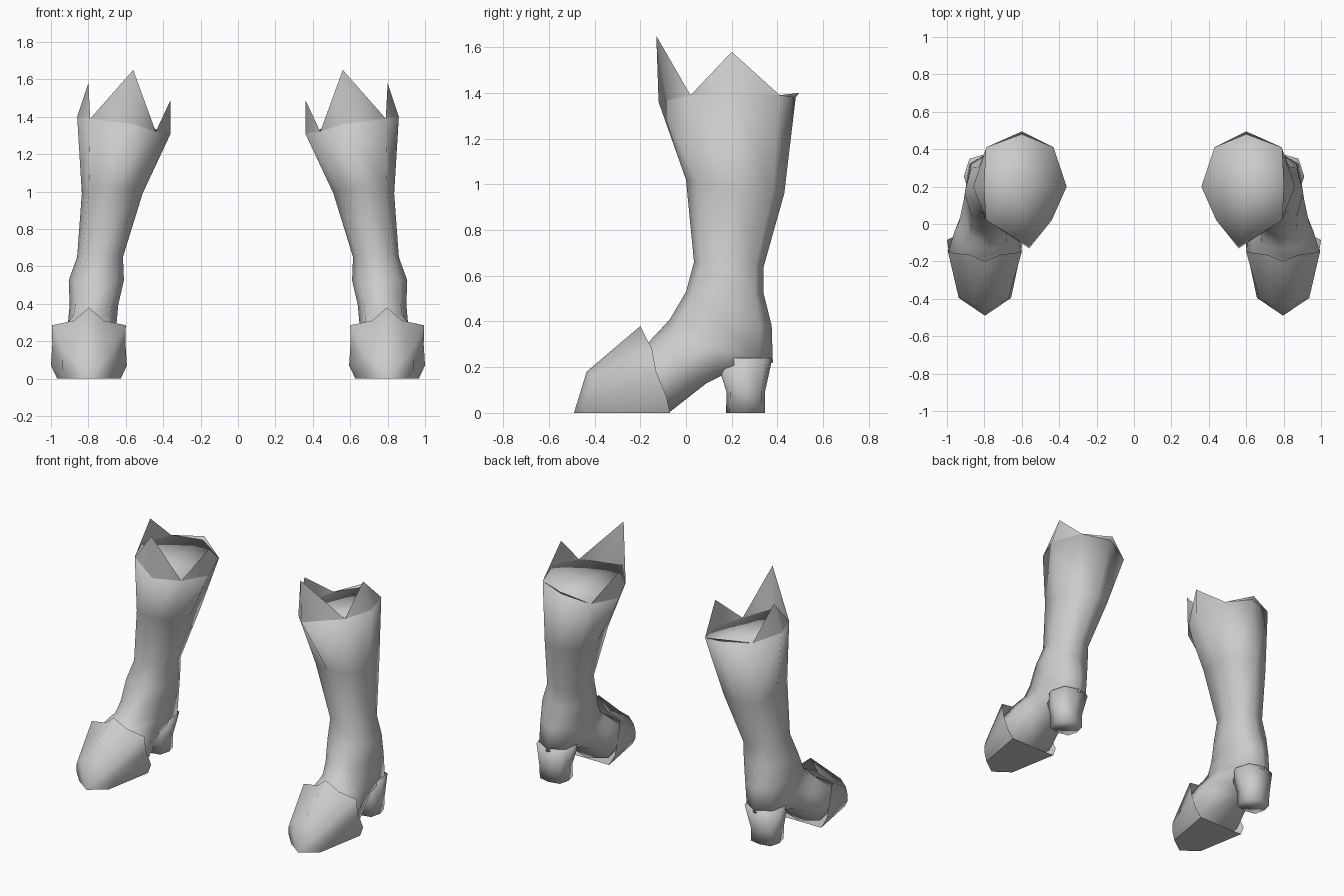
import bpy, bmesh, math

if "Cube" in bpy.data.objects:
    bpy.data.objects.remove(bpy.data.objects["Cube"])

grey = bpy.data.materials.new("grey_leather")
grey.diffuse_color = (0.6, 0.6, 0.6, 1)
grey.use_nodes = True
grey.node_tree.nodes["Principled BSDF"].inputs["Base Color"].default_value = grey.diffuse_color


def make(name, verts, faces, recalc=True):
    """Build one smooth part of the +x boot and mirror it across x = 0."""
    bm = bmesh.new()
    vs = [bm.verts.new(v) for v in verts]
    for f in faces:
        bm.faces.new([vs[i] for i in f])
    if recalc:
        bmesh.ops.recalc_face_normals(bm, faces=bm.faces)
    for f in bm.faces:
        f.smooth = True
    me = bpy.data.meshes.new(name)
    bm.to_mesh(me)
    bm.free()
    me.materials.append(grey)
    ob = bpy.data.objects.new(name, me)
    bpy.context.collection.objects.link(ob)
    mod = ob.modifiers.new("mirror", "MIRROR")
    mod.use_mirror_merge = False
    return ob


def ring(yf, zf, yb, zb, xi, xo, n=8, square=1.0):
    """Oval section between a front point and a back point, from xi to xo wide."""
    pts = []
    for k in range(n):
        a = 2 * math.pi * k / n
        c, s = math.cos(a), math.sin(a)
        if k % 2:
            c, s = c * square, s * square
        t = (1 - c) / 2
        pts.append(((xi + xo) / 2 + s * (xo - xi) / 2,
                    yf + (yb - yf) * t, zf + (zb - zf) * t))
    return pts


def bridge(count, n):
    return [(r * n + k, r * n + (k + 1) % n, (r + 1) * n + (k + 1) % n, (r + 1) * n + k)
            for r in range(count - 1) for k in range(n)]


# Top rim of the shaft: front, then round the outer side to the back and inner side
rim = [(0.56, -0.12, 1.36), (0.79, 0.02, 1.39), (0.86, 0.20, 1.40), (0.79, 0.41, 1.39),
       (0.60, 0.48, 1.38), (0.43, 0.41, 1.33), (0.36, 0.20, 1.31), (0.44, 0.02, 1.32)]

# Shaft, ankle and foot as one sweep that turns forward at the instep
sections = [
    (0.00, 1.02, 0.43, 0.96, 0.51, 0.835),
    (0.035, 0.66, 0.34, 0.64, 0.615, 0.86),
    (0.00, 0.53, 0.34, 0.52, 0.61, 0.905),
    (-0.07, 0.41, 0.375, 0.38, 0.64, 0.90),
    (-0.12, 0.355, 0.38, 0.22, 0.65, 0.91),
    (-0.145, 0.33, 0.17, 0.17, 0.645, 0.935),
    (-0.17, 0.30, 0.09, 0.13, 0.62, 0.96),
    (-0.21, 0.26, -0.07, 0.005, 0.60, 0.99),
    (-0.36, 0.17, -0.33, 0.005, 0.68, 0.92),
]
verts = list(rim)
for s in sections:
    verts += ring(*s, square=1.08)
rows = len(sections) + 1
faces = bridge(rows, 8)
verts.append((0.61, 0.19, 1.37))
top = len(verts) - 1
faces += [(k, (k + 1) % 8, top) for k in range(8)]
faces.append(tuple(range((rows - 1) * 8, rows * 8)))
make("boot_body", verts, faces)

# Pointed cuff standing on the rim
tips = [(0.56, -0.13, 1.65), (0.80, 0.20, 1.58), (0.60, 0.495, 1.40), (0.36, 0.20, 1.49)]
faces = []
for i in range(4):
    base, prev, nxt = 2 * i, (2 * i - 1) % 8, 2 * i + 1
    faces += [(prev, base, 8 + i), (base, nxt, 8 + i)]
make("cuff_points", rim + tips, faces, recalc=False)

# Heel block
verts = (ring(0.13, 0.24, 0.378, 0.24, 0.655, 0.91, square=1.08)
         + ring(0.178, 0.09, 0.345, 0.09, 0.70, 0.89, square=1.15)
         + ring(0.175, 0.0, 0.345, 0.0, 0.70, 0.885, square=1.15))
make("heel", verts, bridge(3, 8) + [tuple(range(8)), tuple(range(16, 24))])

# Toe cap: open pointed rim, toe section and nose, over a flat sole
half_rim = [(0.08, -0.165, 0.31), (0.197, -0.15, 0.285), (0.196, -0.13, 0.18),
            (0.203, -0.085, 0.07), (0.17, -0.07, 0.0)]
half_toe = [(0.07, -0.425, 0.17), (0.125, -0.40, 0.14), (0.14, -0.395, 0.10),
            (0.14, -0.395, 0.05), (0.11, -0.41, 0.0)]


def arch(half, peak, cx=0.797):
    return ([(cx - x, y, z) for x, y, z in reversed(half)] + [(cx,) + peak]
            + [(cx + x, y, z) for x, y, z in half])


verts = arch(half_rim, (-0.20, 0.38)) + arch(half_toe, (-0.435, 0.18)) + [(0.797, -0.49, 0.0)]
faces = [(k, k + 1, k + 12, k + 11) for k in range(10)]
faces += [(11 + k, 12 + k, 22) for k in range(10)]
faces.append((0, 11, 22, 21, 10))
toe = make("toe_cap", verts, faces)
toe.data.polygons[-1].use_smooth = False
